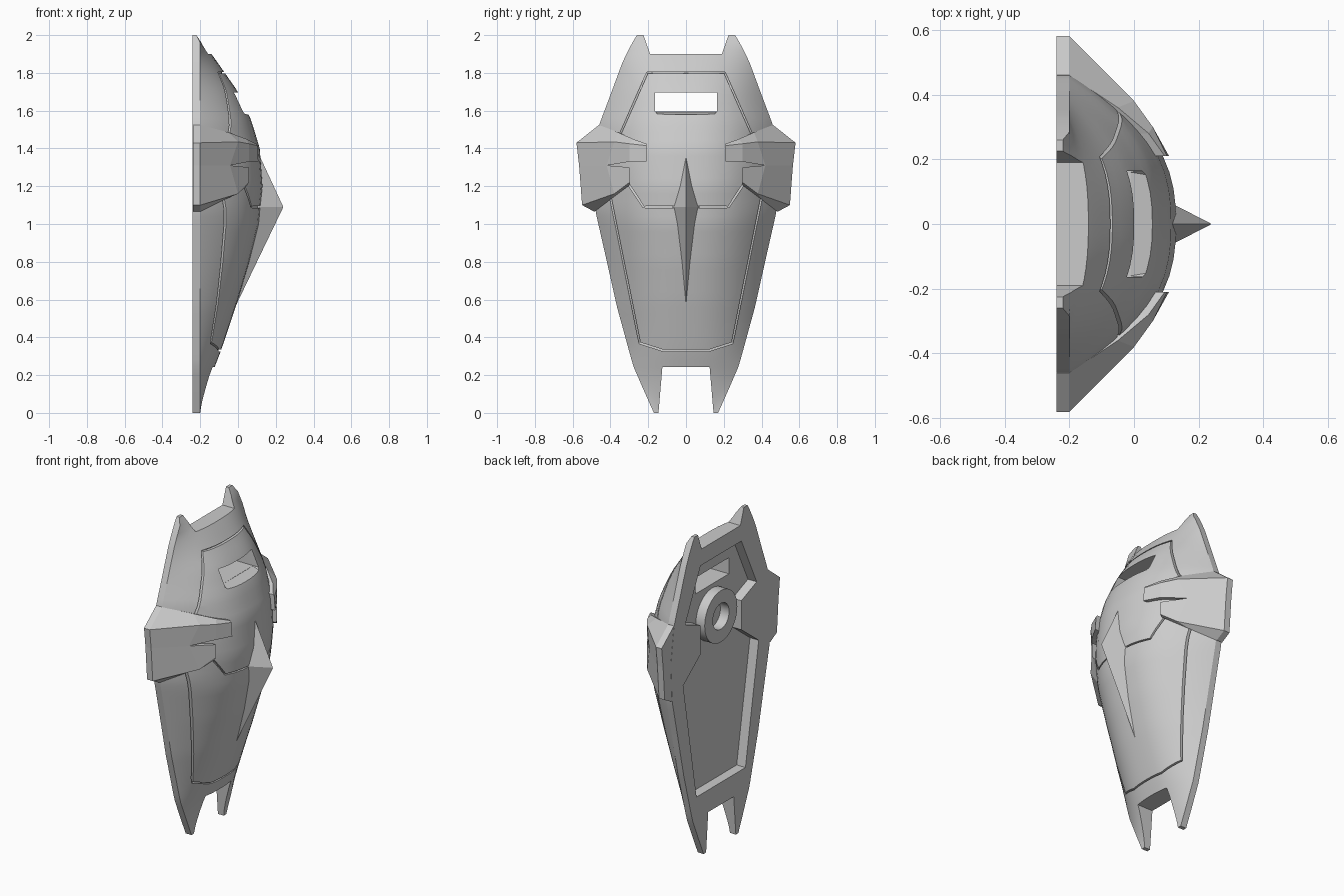
import bpy, bmesh, math
from mathutils import Vector

if "Cube" in bpy.data.objects:
    bpy.data.objects.remove(bpy.data.objects["Cube"])

grey = bpy.data.materials.new("plain grey")
grey.use_nodes = True
grey.diffuse_color = (0.6, 0.6, 0.6, 1)
grey.node_tree.nodes["Principled BSDF"].inputs["Base Color"].default_value = (0.6, 0.6, 0.6, 1)

BACK, RIM = -0.24, -0.2
WIDTH = [(0, .17), (.1, .215), (.25, .28), (.56, .365), (.85, .43), (1.07, .48), (1.3, .49),
         (1.525, .46), (1.67, .405), (1.86, .335), (1.95, .29), (2, .26)]
CREST = [(0, -.2), (.2, -.14), (.33, -.09), (.6, 0), (.8, .06), (1, .11), (1.2, .13),
         (1.4, .115), (1.55, .07), (1.7, 0), (1.8, -.07), (1.9, -.14), (2, -.22)]


def lerp_table(table, z):
    for (a, p), (b, q) in zip(table, table[1:]):
        if z <= b:
            return p + (q - p) * (z - a) / (b - a)
    return table[-1][1]


def dome(y, z):
    """Height of the curved face at a point of the shield."""
    crest = lerp_table(CREST, z)
    rim = min(RIM, crest)
    u = min(1, abs(y) / lerp_table(WIDTH, z))
    return rim + (crest - rim) * (1 - u ** 2.5)


def finish(name, bm, helper=False):
    bmesh.ops.recalc_face_normals(bm, faces=bm.faces)
    mesh = bpy.data.meshes.new(name)
    bm.to_mesh(mesh)
    bm.free()
    mesh.materials.append(grey)
    ob = bpy.data.objects.new(name, mesh)
    bpy.context.collection.objects.link(ob)
    ob.hide_render = helper
    return ob


def skin(bm, rings):
    """Join closed rings of points into a capped solid."""
    rows = [[bm.verts.new(p) for p in ring] for ring in rings]
    n = len(rows[0])
    for a, b in zip(rows, rows[1:]):
        for i in range(n):
            j = (i + 1) % n
            bm.faces.new((a[i], a[j], b[j], b[i]))
    bm.faces.new(rows[0])
    bm.faces.new(rows[-1])


def prism(name, outline, x0, x1):
    bm = bmesh.new()
    skin(bm, [[(x, y, z) for y, z in outline] for x in (x0, x1)])
    return finish(name, bm, True)


def mirrored(half):
    return half + [(-y, z) for y, z in reversed(half)]


def cut(ob, cutter):
    mod = ob.modifiers.new("cut", 'BOOLEAN')
    mod.operation, mod.solver, mod.object = 'DIFFERENCE', 'EXACT', cutter
    bpy.context.view_layer.objects.active = ob
    bpy.ops.object.modifier_apply(modifier=mod.name)
    bpy.data.objects.remove(cutter)


def smooth(ob, angle=30):
    bpy.ops.object.select_all(action='DESELECT')
    ob.select_set(True)
    bpy.context.view_layer.objects.active = ob
    bpy.ops.object.shade_smooth_by_angle(angle=math.radians(angle))


# Domed shield body with a flat back
bm = bmesh.new()
rings = []
for i in range(51):
    z = i / 25
    w = lerp_table(WIDTH, z)
    ring = [(BACK, w, z), (BACK, -w, z)]
    for k in range(-14, 15):
        y = w * math.sin(k / 14 * math.pi / 2)
        ring.append((dome(y, z), y, z))
    rings.append(ring)
skin(bm, rings)
body = finish("shield_body", bm)

# Notches between the horns, and the recess in the back
cut(body, prism("top_notch", mirrored([(.19, 1.9), (.26, 2.1)]), -.5, .5))
cut(body, prism("bottom_notch", mirrored([(.125, .243), (.15, -.05)]), -.5, .5))
recess = [(.2, 1.8), (.35, 1.49), (.2, 1.43), (.2, 1.25), (.37, 1.12), (.24, .38)]
cut(body, prism("back_recess", mirrored(recess), -.4, -.18))

# Viewing window with a sloping sill
cut(body, prism("window", mirrored([(.163, 1.695), (.163, 1.595)]), -.5, .5))
bm = bmesh.new()
skin(bm, [[(x, s * y, z) for s, y, z in
           ((1, .163, 1.65), (1, .163, zs), (1, ys, zb), (-1, ys, zb), (-1, .163, zs), (-1, .163, 1.65))]
          for x, zs, ys, zb in ((-.01, 1.597, .16, 1.594), (.2, 1.585, .125, 1.545))])
cut(body, finish("window_sill", bm, True))


def seam(path):
    """Cut a narrow groove that follows the dome along a path."""
    pts = [Vector(p) for p in path]
    fine = []
    for a, b in zip(pts, pts[1:]):
        n = max(2, int((b - a).length / .04))
        fine += [a.lerp(b, k / n) for k in range(n)]
    fine.append(pts[-1])
    rings = []
    for i, p in enumerate(fine):
        d = (fine[min(i + 1, len(fine) - 1)] - fine[max(i - 1, 0)]).normalized()
        side = Vector((-d.y, d.x)) * .0045
        h = dome(*p)
        rings.append([(h + dx, p.x + s * side.x, p.y + s * side.y)
                      for dx, s in ((-.014, -1), (-.014, 1), (.03, 1), (.03, -1))])
    bm = bmesh.new()
    skin(bm, rings)
    cut(body, finish("seam", bm, True))


# Panel seams
seam(mirrored([(.4, 1.14), (.245, .37), (.12, .33)]))
seam(mirrored([(.36, 1.45), (.205, 1.8)][::1]))
seam(mirrored([(.31, 1.22), (.225, 1.09)]))
smooth(body)

# Side wings: each column runs from the top edge to the bottom edge as y, z, x
OUTER = [(.46, 1.525, -.2), (.58, 1.43, -.2), (.566, 1.31, -.2), (.55, 1.1, -.2), (.485, 1.065, -.2)]
MIDDLE = [(.36, 1.485, -.05), (.38, 1.435, 0), (.42, 1.31, -.042), (.38, 1.16, 0), (.4, 1.13, -.07)]
INNER = [(.28, 1.45, .045), (.3, 1.425, .058), (.3, 1.33, .058), (.3, 1.3, .058),
         (.3, 1.22, .058), (.3, 1.205, .048)]
TONGUE = [(.21, 1.425, .095), (.21, 1.415, .102), (.21, 1.33, .108)]
for sign, side in ((1, "right"), (-1, "left")):
    bm = bmesh.new()
    o, m, n, t = [[bm.verts.new((x, sign * y, z)) for y, z, x in col]
                  for col in (OUTER, MIDDLE, INNER, TONGUE)]
    for i in range(4):
        bm.faces.new((o[i], o[i + 1], m[i + 1], m[i]))
    for i, j in ((0, 0), (1, 1), (2, 3), (3, 4)):
        bm.faces.new((m[i], m[i + 1], n[j + 1], n[j]))
    for i in range(2):
        bm.faces.new((n[i], n[i + 1], t[i + 1], t[i]))
    out = bmesh.ops.extrude_face_region(bm, geom=bm.faces[:], use_keep_orig=True)
    for v in out["geom"]:
        if isinstance(v, bmesh.types.BMVert):
            v.co.x = BACK + .001 if abs(v.co.y) > .31 else -.05
    finish(side + "_wing", bm)

# Pointed diamond spike
bm = bmesh.new()
base = [bm.verts.new(p) for p in ((.115, 0, 1.36), (.1, .072, 1.09), (-.015, 0, .56), (.1, -.072, 1.09))]
tip = bm.verts.new((.24, 0, 1.09))
bm.faces.new(base)
for a, b in zip(base, base[1:] + base[:1]):
    bm.faces.new((a, b, tip))
finish("centre_spike", bm)

# Grip ring on the back
bm = bmesh.new()
loops = []
for x, r in ((-.175, .16), (BACK, .16), (BACK, .08), (-.175, .08)):
    loops.append([bm.verts.new((x, r * math.cos(k * math.tau / 32), 1.41 + r * math.sin(k * math.tau / 32)))
                  for k in range(32)])
for a, b in zip(loops, loops[1:] + loops[:1]):
    for k in range(32):
        j = (k + 1) % 32
        bm.faces.new((a[k], a[j], b[j], b[k]))
smooth(finish("grip_ring", bm))
